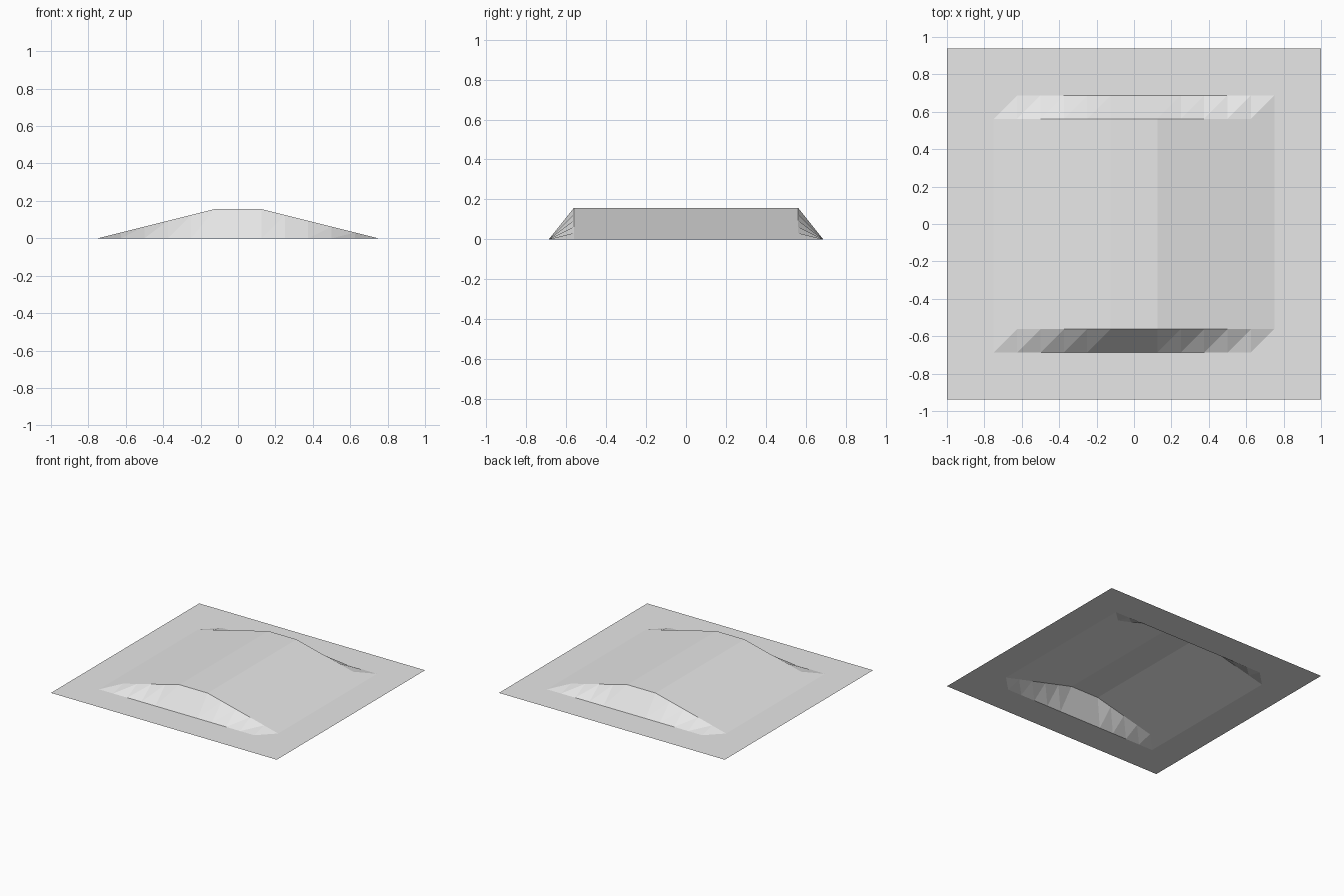
import bpy, bmesh

if "Cube" in bpy.data.objects:
    bpy.data.objects.remove(bpy.data.objects["Cube"])

STEP = 0.125          # size of one terrain cell
NX, NY = 16, 15       # cells along x and y
RISE = 0.03125        # height gained per cell up the ramps


def height(x, y):
    """Ramp up along x to a flat crest; ends drop off within one cell."""
    if abs(y) > 0.6:
        return 0.0
    return RISE * min(5, max(0, (0.75 - abs(x)) / STEP))


# Ground sheet with the raised ramp, as a triangulated height grid
bm = bmesh.new()
rows = []
for j in range(NY + 1):
    y = (j - NY / 2) * STEP
    xs = [(i - NX / 2) * STEP for i in range(NX + 1)]
    rows.append([bm.verts.new((x, y, height(x, y))) for x in xs])

for j in range(NY):
    for i in range(NX):
        a, b = rows[j][i], rows[j][i + 1]
        c, d = rows[j + 1][i + 1], rows[j + 1][i]
        bm.faces.new((a, b, c))   # every cell splits along the same diagonal
        bm.faces.new((a, c, d))

mesh = bpy.data.meshes.new("ramp_terrain")
bm.to_mesh(mesh)
bm.free()

# Single plain grey
grey = bpy.data.materials.new("light_grey")
grey.diffuse_color = (0.8, 0.8, 0.8, 1)
grey.use_nodes = True
grey.node_tree.nodes["Principled BSDF"].inputs["Base Color"].default_value = grey.diffuse_color
mesh.materials.append(grey)

terrain = bpy.data.objects.new("ramp_terrain", mesh)
bpy.context.collection.objects.link(terrain)
